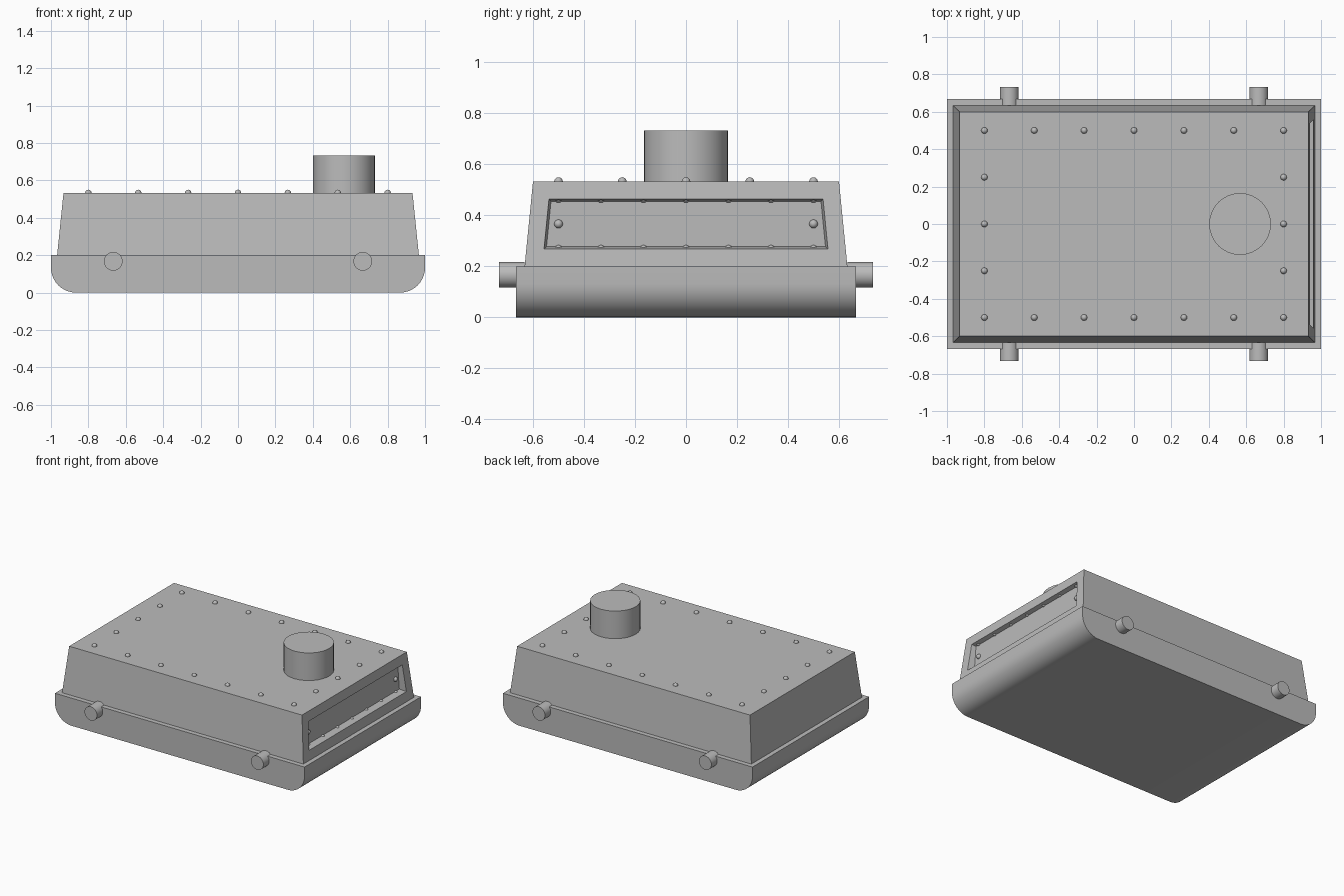
import bpy
import bmesh
import math
from mathutils import Matrix

cube = bpy.data.objects.get("Cube")
if cube:
    bpy.data.objects.remove(cube, do_unlink=True)

grey = bpy.data.materials.new("plain grey")
grey.use_nodes = True
grey.diffuse_color = (0.5, 0.5, 0.5, 1)
grey.node_tree.nodes["Principled BSDF"].inputs["Base Color"].default_value = (0.5, 0.5, 0.5, 1)


def finish(name, bm, smooth=True, angle=40):
    """Turn a bmesh into an object, smooth with sharp edges kept."""
    bmesh.ops.recalc_face_normals(bm, faces=bm.faces)
    mesh = bpy.data.meshes.new(name)
    bm.to_mesh(mesh)
    bm.free()
    mesh.materials.append(grey)
    obj = bpy.data.objects.new(name, mesh)
    bpy.context.collection.objects.link(obj)
    if smooth:
        bpy.ops.object.select_all(action='DESELECT')
        obj.select_set(True)
        bpy.context.view_layer.objects.active = obj
        bpy.ops.object.shade_smooth_by_angle(angle=math.radians(angle))
    return obj


def cylinder(name, radius, depth, location, rotation=Matrix()):
    bm = bmesh.new()
    bmesh.ops.create_cone(bm, cap_ends=True, segments=32, radius1=radius, radius2=radius,
                          depth=depth, matrix=Matrix.Translation(location) @ rotation)
    finish(name, bm)


def rivets(name, points, radius=0.017):
    bm = bmesh.new()
    for p in points:
        bmesh.ops.create_uvsphere(bm, u_segments=16, v_segments=8, radius=radius,
                                  matrix=Matrix.Translation(p))
    finish(name, bm, angle=60)


# Base slab: side profile with rounded lower ends, extruded across the depth
half_width, radius, base_top = 0.667, 0.133, 0.2
arc = [(1 - radius + radius * math.cos(a), radius - radius * math.sin(a))
       for a in (math.pi / 2 * i / 10 for i in range(11))]
profile = [(1, base_top)] + arc
profile += [(-x, z) for x, z in reversed(profile)]
bm = bmesh.new()
side = bm.faces.new([bm.verts.new((x, -half_width, z)) for x, z in profile])
swept = bmesh.ops.extrude_face_region(bm, geom=[side])["geom"]
bmesh.ops.translate(bm, vec=(0, 2 * half_width, 0),
                    verts=[g for g in swept if isinstance(g, bmesh.types.BMVert)])
finish("base", bm)

# Tapered housing with a coved recess in one end
top, floor = 0.533, base_top
bm = bmesh.new()
bmesh.ops.create_cube(bm, size=2)
for v in bm.verts:
    upper = v.co.z > 0
    v.co.x *= 0.933 if upper else 0.967
    v.co.y *= 0.6 if upper else 0.633
    v.co.z = top if upper else floor
bm.normal_update()
panel = max(bm.faces, key=lambda f: f.normal.x)
bmesh.ops.inset_region(bm, faces=[panel], thickness=0.033, use_even_offset=True)
steps, panel_x = 5, 0.91
rings = []
for i in range(steps):
    bmesh.ops.inset_region(bm, faces=[panel], thickness=0.045 / steps, use_even_offset=True)
    rings.append(list(panel.verts))
for i, ring in enumerate(rings, 1):
    t = math.sin(math.pi / 2 * i / steps)
    for v in ring:
        v.co.x += (panel_x - v.co.x) * t
finish("housing", bm, angle=35)

# Chimney
cylinder("chimney", 0.165, 0.21, (0.567, 0, 0.628))

# Side pegs
turn = Matrix.Rotation(math.pi / 2, 4, 'X')
for sx, end in ((-1, "right"), (1, "left")):
    for sy, face in ((-1, "front"), (1, "back")):
        cylinder(f"{face}_{end}_peg", 0.05, 0.1, (sx * 0.667, sy * 0.683, 0.167), turn)

# Rivets round the rim of the roof
roof = [(0.8 * i / 3, y, top) for i in range(-3, 4) for y in (-0.5, 0.5)]
roof += [(x, 0.25 * j, top) for x in (-0.8, 0.8) for j in (-1, 0, 1)]
rivets("roof_rivets", roof)

# Rivets round the recessed end panel
end = [(panel_x, 0.5 * i / 3, z) for i in range(-3, 4) for z in (0.267, 0.467)]
end += [(panel_x, y, 0.367) for y in (-0.5, 0.5)]
rivets("panel_rivets", end)
